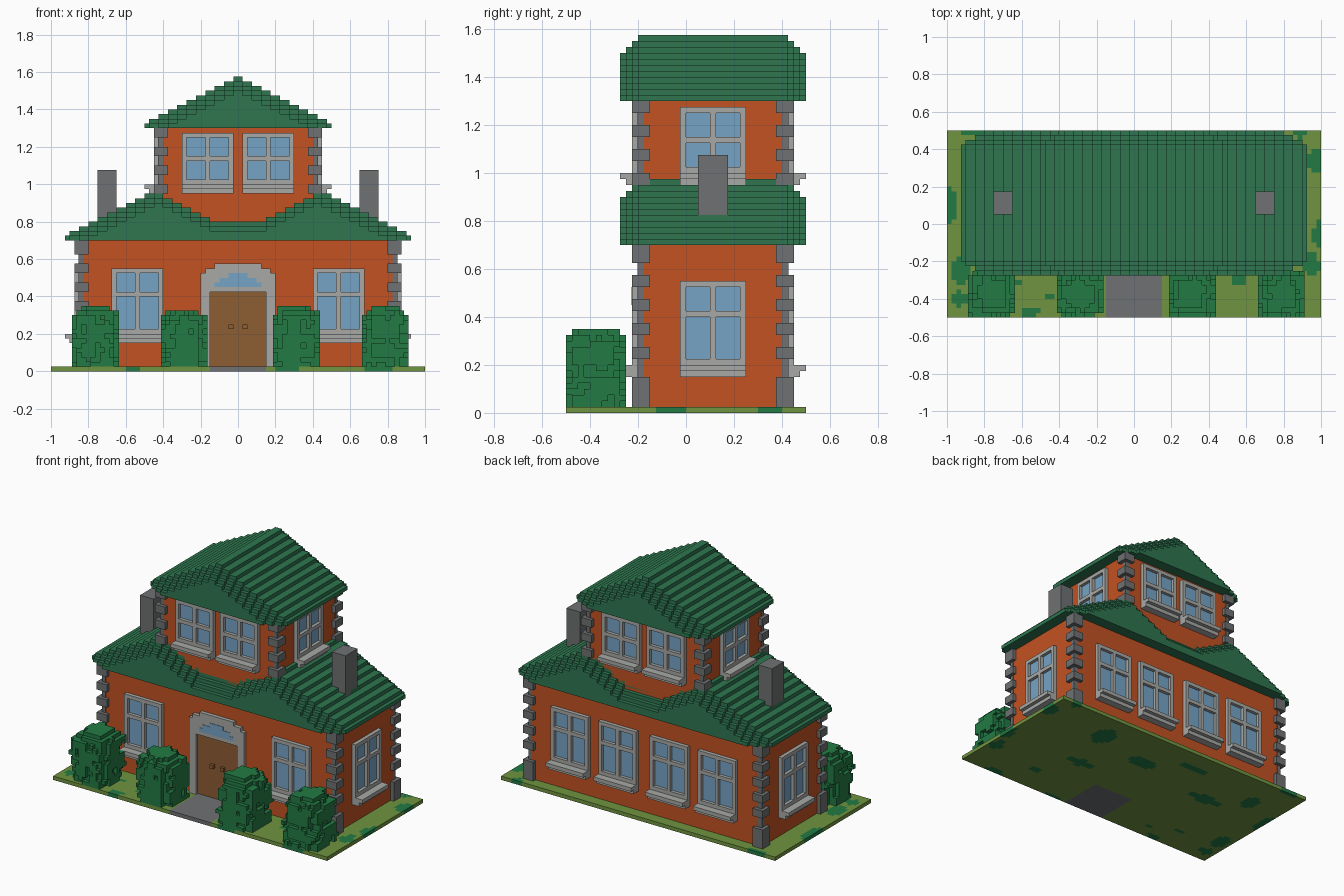
import bpy, bmesh, math, random
from mathutils import Matrix, Vector, noise

if "Cube" in bpy.data.objects:
    bpy.data.objects.remove(bpy.data.objects["Cube"])

V = 0.025  # block size


def material(name, rgb):
    lin = [(c / 255 / 12.92) if c < 10 else ((c / 255 + 0.055) / 1.055) ** 2.4 for c in rgb]
    m = bpy.data.materials.new(name)
    m.use_nodes = True
    m.diffuse_color = (*lin, 1)
    m.node_tree.nodes["Principled BSDF"].inputs["Base Color"].default_value = (*lin, 1)
    return m


BRICK = material("orange brick", (196, 82, 34))
ROOF = material("roof green", (46, 118, 80))
STONE = material("dark grey stone", (110, 113, 114))
TRIM = material("light grey trim", (168, 170, 167))
GLASS = material("window blue", (118, 164, 198))
WOOD = material("door brown", (141, 93, 52))
GRASS = material("grass green", (112, 148, 64))
LEAF = material("leaf green", (34, 122, 68))


def finish(name, bm, mats, matrix=None):
    if matrix:
        bm.transform(matrix)
    bmesh.ops.recalc_face_normals(bm, faces=bm.faces)
    me = bpy.data.meshes.new(name)
    bm.to_mesh(me)
    bm.free()
    for m in mats:
        me.materials.append(m)
    ob = bpy.data.objects.new(name, me)
    bpy.context.collection.objects.link(ob)
    return ob


def box(bm, x0, x1, y0, y1, z0, z1, mat=0):
    mtx = Matrix.Translation(((x0 + x1) / 2, (y0 + y1) / 2, (z0 + z1) / 2)) @ \
        Matrix.Diagonal((abs(x1 - x0), abs(y1 - y0), abs(z1 - z0), 1))
    r = bmesh.ops.create_cube(bm, size=1, matrix=mtx)
    for f in {f for v in r["verts"] for f in v.link_faces}:
        f.material_index = mat


def prism(bm, pts, y0, y1, mat=0):
    """Extrude an x-z outline along y."""
    f = bm.faces.new([bm.verts.new((x, y0, z)) for x, z in pts])
    f.material_index = mat
    r = bmesh.ops.extrude_face_region(bm, geom=[f])
    bmesh.ops.translate(bm, vec=(0, y1 - y0, 0),
                        verts=[g for g in r["geom"] if isinstance(g, bmesh.types.BMVert)])
    for g in bm.faces:
        if any(abs(v.co.y - y1) < 1e-6 for v in g.verts):
            g.material_index = mat


# Ground with a path and dark grass patches chosen cell by cell
PATCHES = [(-.98, .1, .03, .1), (-.92, -.25, .05, .08), (-.86, .5, .06, .03), (.97, .34, .04, .06),
           (.98, -.06, .02, .08), (-.93, -.4, .05, .04), (-.63, -.31, .04, .02), (-.56, -.47, .05, .03),
           (.27, -.49, .06, .02), (.57, -.3, .05, .02), (.95, -.22, .04, .07), (.75, -.48, .08, .025),
           (-.45, -.39, .02, .02), (.88, .49, .04, .03), (-.5, .1, .12, .04), (.1, .2, .1, .06),
           (.5, .3, .07, .1), (-.2, .35, .12, .03), (.4, -.05, .1, .04), (-.75, .25, .05, .09)]


def ground_kind(x, y):
    if abs(x) < .15 and y < -.2:
        return 1
    return 2 if any(((x - a) / rx) ** 2 + ((y - b) / ry) ** 2 < 1 for a, b, rx, ry in PATCHES) else 0


bm = bmesh.new()
bmesh.ops.create_grid(bm, x_segments=80, y_segments=40, size=1)
bmesh.ops.scale(bm, vec=(1, .5, 1), verts=bm.verts)
r = bmesh.ops.extrude_face_region(bm, geom=bm.faces[:], use_keep_orig=True)
bmesh.ops.translate(bm, vec=(0, 0, V), verts=[g for g in r["geom"] if isinstance(g, bmesh.types.BMVert)])
for f in bm.faces:
    c = f.calc_center_median()
    f.material_index = ground_kind(max(-.99, min(.99, c.x)), max(-.49, min(.49, c.y)))
finish("ground", bm, [GRASS, STONE, LEAF])

# Walls of both storeys
Y0, Y1 = -.2, .425
for name, w, z0, z1 in (("ground_floor_walls", .85, V, .71), ("upper_floor_walls", .425, .71, 1.31)):
    bm = bmesh.new()
    box(bm, -w, w, Y0, Y1, z0, z1)
    finish(name, bm, [BRICK])


# Corner stones: alternating wide and narrow blocks
def quoins(name, w, z0, z1, blocks):
    bm = bmesh.new()
    for s in (-1, 1):
        for y, t in ((Y0, -1), (Y1, 1)):
            e = .002
            box(bm, s * (w + e), s * (w - V), y + t * e, y - t * V, z0, z1)
            for a, b in blocks:
                box(bm, s * (w + V), s * (w - 2 * V), y + t * V, y - t * 2 * V, a, b)
    finish(name, bm, [STONE])


quoins("lower_corner_stones", .85, V, .7,
       [(V, .15), (.625, .7)] + [(.225 + .1 * i, .275 + .1 * i) for i in range(4)])
quoins("upper_corner_stones", .425, .72, 1.3, [(.85 + .1 * i, .9 + .1 * i) for i in range(5)])


# Stepped roofs, with the gable ends thinning out layer by layer
def roof(name, half, base, height):
    bm = bmesh.new()
    n = round(half / V)
    for k in range(4):
        pts = []
        for i in range(-n, n):
            x = i * V
            z = height(abs(x + V / 2)) - k * V
            if z < base + V / 2:
                continue
            if not pts:
                pts.append((x, base))
            if len(pts) == 1 or abs(pts[-1][1] - z) > 1e-4:
                if len(pts) > 1:
                    pts.append((x, pts[-1][1]))
                pts.append((x, z))
            last = (x + V, z)
        pts += [last, (last[0], base)]
        prism(bm, pts, Y0 - k * V, Y1 + k * V)
    finish(name, bm, [ROOF])


def lower_height(x):
    if x > .45:
        return .725 + V * math.floor((.95 - x) / .05)
    return max(.825, .975 - V * math.floor((.45 - x) / .05))


roof("lower_roof", .925, .7, lower_height)
roof("upper_roof", .5, 1.3, lambda x: 1.325 + V * math.floor((.525 - x) / .05))

for side, s in (("left", 1), ("right", -1)):
    bm = bmesh.new()
    box(bm, s * .65, s * .75, .05, .175, .72, 1.075)
    finish(side + "_chimney", bm, [STONE])


# Window: built facing -y, then turned onto its wall
def window(name, x, y, angle, z0, z1, split):
    bm = bmesh.new()
    h, d = .1375, -V
    for a, b in ((-h, -h + V), (-V / 2, V / 2), (h - V, h)):
        box(bm, a, b, 0, d, z0, z1)
    for a, b in ((z0, z0 + .075), (split, split + V), (z1 - V, z1)):
        box(bm, -h, h, 0, d, a, b)
    box(bm, -h, h, 0, 2 * d, z0, z0 + V)
    box(bm, -h, h, 0, 3 * d, z0 + V, z0 + 2 * V)
    box(bm, -h + V, h - V, 0, -.004, z0 + .07, z1 - V, 1)
    finish(name, bm, [TRIM, GLASS], Matrix.Translation((x, y, 0)) @ Matrix.Rotation(angle, 4, "Z"))


LOW, HIGH = (.15, .55, .4), (.95, 1.275, 1.125)
YM = (Y0 + Y1) / 2
for side, s in (("left", 1), ("right", -1)):
    window(f"front_window_{side}", s * .5375, Y0, 0, *LOW)
    window(f"back_window_outer_{side}", s * .5375, Y1, math.pi, *LOW)
    window(f"back_window_inner_{side}", s * .1875, Y1, math.pi, *LOW)
    window(f"side_window_{side}", s * .85, YM, s * math.pi / 2, *LOW)
    window(f"upper_front_window_{side}", s * .1625, Y0, 0, *HIGH)
    window(f"upper_back_window_{side}", s * .1625, Y1, math.pi, *HIGH)
    window(f"upper_side_window_{side}", s * .425, YM, s * math.pi / 2, *HIGH)


# Door with an arched surround and fanlight
def mirrored(half):
    return half + [(-x, z) for x, z in reversed(half)]


bm = bmesh.new()
for s in (-1, 1):
    box(bm, s * .15, s * .2, Y0, Y0 - V, V, .425)
arch = [(.2, .425), (.2, .525), (.175, .525), (.175, .55), (.125, .55), (.125, .575)]
prism(bm, mirrored(arch), Y0, Y0 - V)
finish("door_surround", bm, [TRIM])
bm = bmesh.new()
fan = [(.125, .45), (.125, .475), (.1, .475), (.1, .5), (.05, .5), (.05, .525)]
prism(bm, mirrored(fan), Y0 - V, Y0 - V - .003)
finish("fanlight", bm, [GLASS])
bm = bmesh.new()
box(bm, -.15, .15, Y0, Y0 - .006, V, .425)
for s in (-1, 1):
    box(bm, s * .025, s * .05, Y0, Y0 - V, .225, .25)
finish("door", bm, [WOOD])


# Bushes: rounded columns of blocks with a ragged surface
def bush(name, cx, top, seed):
    random.seed(seed)
    cells = set()
    n = round((top - V) / V)
    for i in range(-5, 5):
        for j in range(-5, 5):
            for k in range(n):
                p = Vector((i + .5, j + .5, k + .5))
                r = (abs(p.x) ** 3 + abs(p.y) ** 3) ** (1 / 3)
                limit = 5 + 1.6 * noise.noise(p * .45 + Vector((seed * 7.3, 0, 0)))
                limit -= max(0, k - n + 3) * .9
                if r < limit:
                    cells.add((i, j, k))
    bm = bmesh.new()
    axes = [Vector(a) for a in ((1, 0, 0), (0, 1, 0), (0, 0, 1))]
    for c in cells:
        mid = Vector(c) + Vector((.5, .5, .5))
        for a in range(3):
            u, v = axes[(a + 1) % 3] / 2, axes[(a + 2) % 3] / 2
            for s in (-1, 1):
                d = axes[a] * s
                if tuple(round(q) for q in Vector(c) + d) in cells:
                    continue
                m = mid + d / 2
                quad = [m - u - v, m + u - v, m + u + v, m - u + v]
                bm.faces.new([bm.verts.new(q * V) for q in (quad if s > 0 else quad[::-1])])
    bm.transform(Matrix.Translation((cx, -.375, V)))
    me = bpy.data.meshes.new(name)
    bm.to_mesh(me)
    bm.free()
    me.materials.append(LEAF)
    bpy.context.collection.objects.link(bpy.data.objects.new(name, me))


for i, (x, top) in enumerate(((-.7625, .35), (-.2875, .325), (.3125, .35), (.7875, .35))):
    bush(f"bush_{i + 1}", x, top, i + 1)
